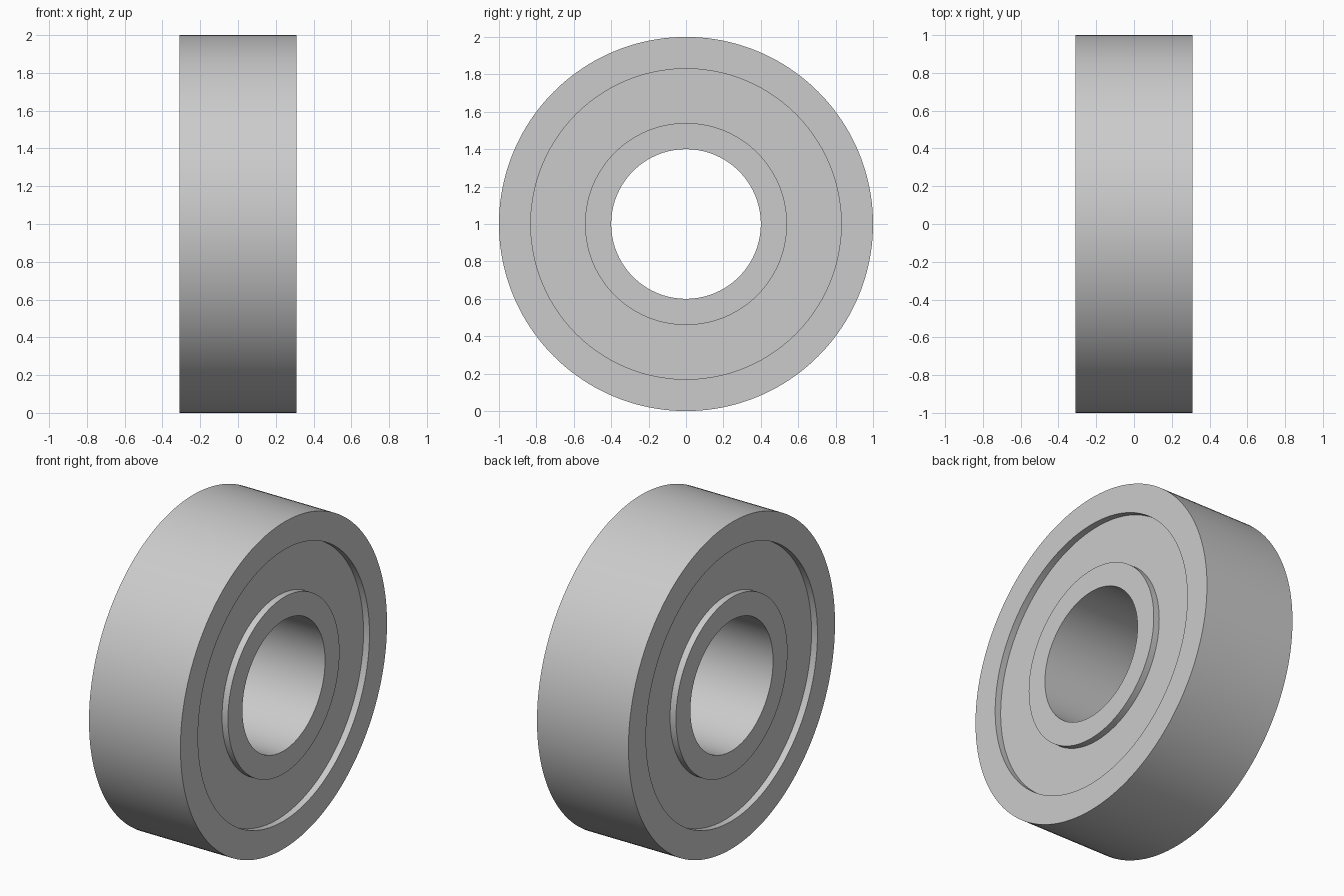
import bpy
import bmesh
from math import cos, sin, tau, radians

cube = bpy.data.objects.get("Cube")
if cube:
    bpy.data.objects.remove(cube, do_unlink=True)

SEGMENTS = 160
HALF_WIDTH = 0.31
RECESS = 0.04

# Single steel colour
steel = bpy.data.materials.new("steel grey")
steel.use_nodes = True
colour = (0.6, 0.6, 0.6, 1)
steel.diffuse_color = colour
steel.node_tree.nodes["Principled BSDF"].inputs["Base Color"].default_value = colour


def ring(name, inner, outer, half):
    """Closed ring about the x axis, revolved from a rectangular section."""
    bm = bmesh.new()
    section = [(-half, inner), (-half, outer), (half, outer), (half, inner)]
    loops = []
    for i in range(SEGMENTS):
        a = tau * i / SEGMENTS
        loops.append([bm.verts.new((x, r * cos(a), 1 + r * sin(a))) for x, r in section])
    for i, here in enumerate(loops):
        ahead = loops[(i + 1) % SEGMENTS]
        for j in range(4):
            k = (j + 1) % 4
            bm.faces.new((here[j], here[k], ahead[k], ahead[j]))
    bmesh.ops.recalc_face_normals(bm, faces=bm.faces)
    mesh = bpy.data.meshes.new(name)
    bm.to_mesh(mesh)
    bm.free()
    mesh.materials.append(steel)
    obj = bpy.data.objects.new(name, mesh)
    bpy.context.collection.objects.link(obj)
    bpy.ops.object.select_all(action="DESELECT")
    obj.select_set(True)
    bpy.context.view_layer.objects.active = obj
    bpy.ops.object.shade_smooth_by_angle(angle=radians(30))


# Bearing races with the recessed shield between them
ring("outer_race", 0.83, 1.0, HALF_WIDTH)
ring("inner_race", 0.40, 0.54, HALF_WIDTH)
ring("shield", 0.54, 0.83, HALF_WIDTH - RECESS)
